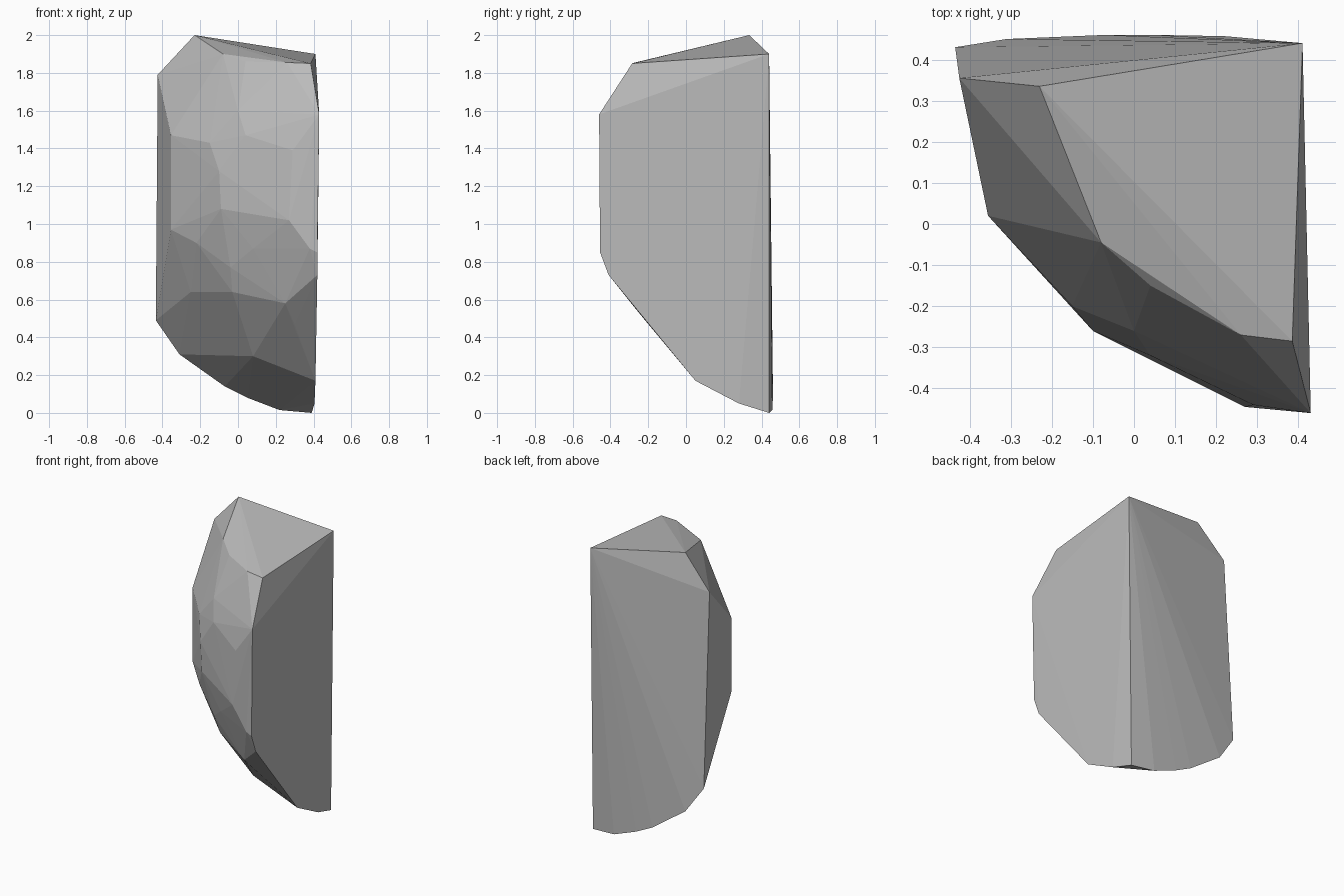
import bpy, bmesh

# Corner points of the chipped stone block, grouped by region
crown = [(-.23, .335, 2), (.41, .44, 1.9), (.385, -.285, 1.85), (-.425, .355, 1.79),
         (.26, -.27, 1.855), (.04, -.15, 1.86), (-.08, -.045, 1.9)]
upper_front = [(.43, -.46, 1.58), (-.35, .12, 1.6), (-.22, 0, 1.67), (0, -.26, 1.6),
               (-.355, .02, 1.47), (-.15, -.2, 1.43), (.04, -.32, 1.47), (.29, -.44, 1.39)]
middle_front = [(-.1, -.26, 1.28), (-.09, -.26, 1.08), (.27, -.445, 1.02), (-.355, .02, .97),
                (-.22, -.1, .9), (.08, -.3, .87), (.38, -.455, .87), (.42, -.455, .85)]
underside = [(.42, -.41, .73), (-.04, -.2, .77), (-.03, -.15, .64), (-.25, .08, .64),
             (.25, -.29, .58), (.3, -.2, .47), (.13, -.08, .42), (.08, .05, .3),
             (.41, .05, .17), (.405, .28, .05)]
back_rim = [(-.435, .43, .49), (-.31, .45, .31), (-.07, .46, .14), (.05, .46, .08),
            (.22, .457, .015), (.39, .44, 0)]

# Flat faceted stone skin wrapped round the points
bm = bmesh.new()
for p in crown + upper_front + middle_front + underside + back_rim:
    bm.verts.new(p)
hull = bmesh.ops.convex_hull(bm, input=bm.verts)
loose = [v for v in bm.verts if not v.link_faces]
bmesh.ops.delete(bm, geom=loose, context='VERTS')
bmesh.ops.recalc_face_normals(bm, faces=bm.faces)
mesh = bpy.data.meshes.new("stone_shard")
bm.to_mesh(mesh)
bm.free()
shard = bpy.data.objects.new("stone_shard", mesh)
bpy.context.collection.objects.link(shard)

# Plain grey stone
grey = bpy.data.materials.new("grey_stone")
grey.diffuse_color = (.5, .5, .5, 1)
mesh.materials.append(grey)
